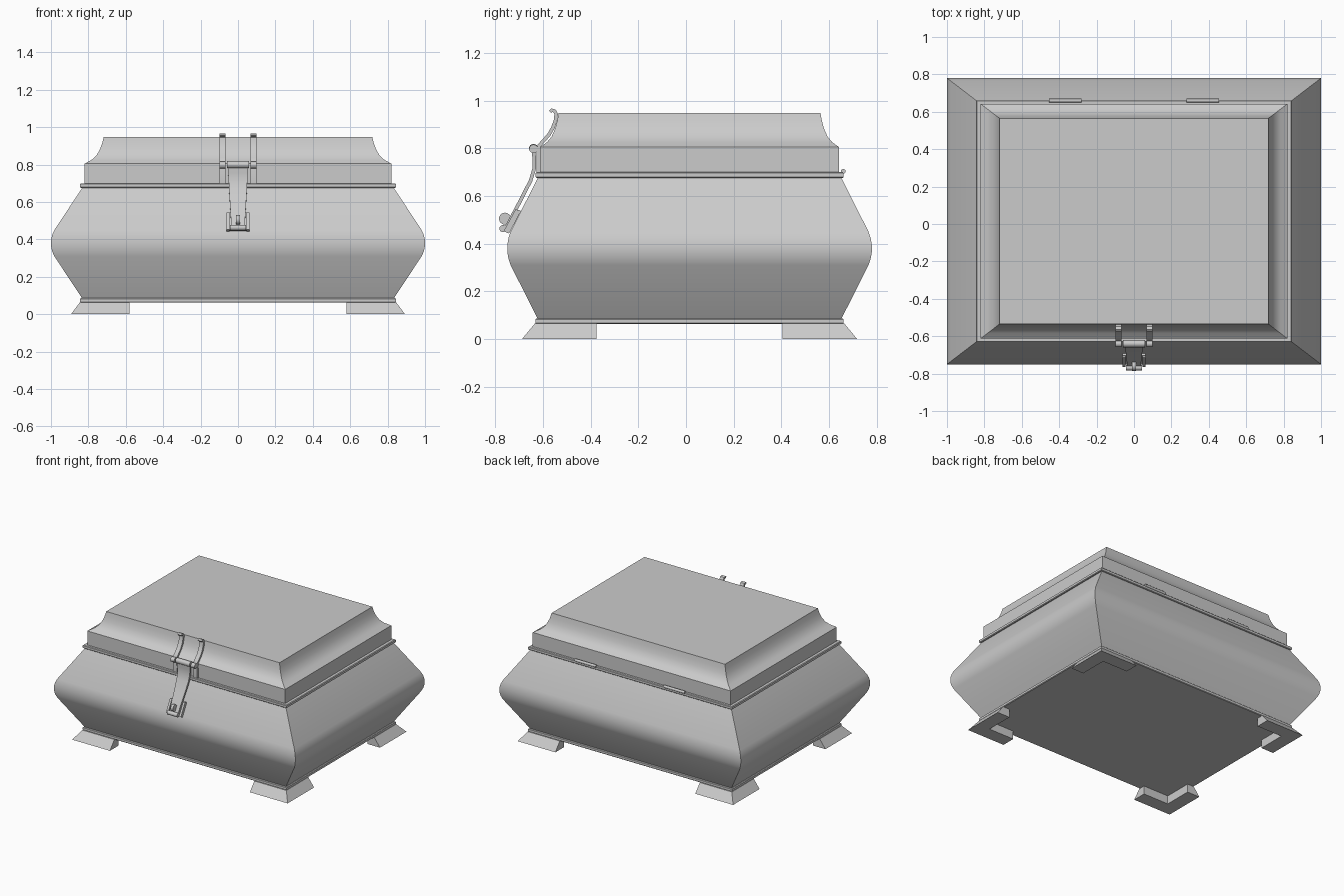
import bpy, bmesh, math
from mathutils import Matrix, Vector

if "Cube" in bpy.data.objects:
    bpy.data.objects.remove(bpy.data.objects["Cube"])

CY, RATIO = 0.015, 0.765      # chest centre in y, depth/width ratio


def finish(bm, name):
    bmesh.ops.recalc_face_normals(bm, faces=bm.faces)
    me = bpy.data.meshes.new(name)
    bm.to_mesh(me)
    bm.free()
    ob = bpy.data.objects.new(name, me)
    bpy.context.collection.objects.link(ob)
    bpy.ops.object.select_all(action='DESELECT')
    ob.select_set(True)
    bpy.context.view_layer.objects.active = ob
    bpy.ops.object.shade_smooth_by_angle(angle=math.radians(32))
    return ob


def loft(bm, rings):
    rows = [[bm.verts.new(p) for p in r] for r in rings]
    n = len(rows[0])
    for a, b in zip(rows, rows[1:]):
        for i in range(n):
            bm.faces.new((a[i], a[(i + 1) % n], b[(i + 1) % n], b[i]))
    bm.faces.new(rows[0])
    bm.faces.new(rows[-1])


def box_profile(name, profile):
    """Rectangular solid from (half width, z) pairs."""
    bm = bmesh.new()
    loft(bm, [[(sx * h, CY + sy * h * RATIO, z)
               for sx, sy in ((-1, -1), (1, -1), (1, 1), (-1, 1))] for h, z in profile])
    return finish(bm, name)


def ribbon(name, path, thick, x0):
    """Strip along a (y, z, half width) path, centred on x0."""
    bm = bmesh.new()
    rings = []
    for i, (y, z, w) in enumerate(path):
        a, b = path[max(i - 1, 0)], path[min(i + 1, len(path) - 1)]
        t = Vector((b[0] - a[0], b[1] - a[1])).normalized() * thick / 2
        rings.append([(x0 + s * w, y + k * t.y, z - k * t.x)
                      for s, k in ((-1, -1), (1, -1), (1, 1), (-1, 1))])
    loft(bm, rings)
    return finish(bm, name)


def rod(name, x0, x1, y, z, r, seg=16):
    """Cylinder lying along x."""
    bm = bmesh.new()
    bmesh.ops.create_cone(bm, cap_ends=True, segments=seg, radius1=r, radius2=r, depth=x1 - x0,
                          matrix=Matrix.Translation(((x0 + x1) / 2, y, z))
                          @ Matrix.Rotation(math.pi / 2, 4, 'Y'))
    return finish(bm, name)


# Chest body, rims and lid
box_profile("body", [(.83, .08), (.982, .31), (.993, .335), (1.0, .365), (1.0, .395),
                     (.993, .425), (.982, .45), (.83, .68)])
for name, z in (("lower_rim", .062), ("upper_rim", .676)):
    box_profile(name, [(.84, z), (.845, z + .004), (.845, z + .02), (.84, z + .024)])
box_profile("lid", [(.82, .695), (.82, .805), (.782, .826), (.757, .849), (.738, .882),
                    (.726, .915), (.718, .948)])

# Four flared L-shaped corner feet
for sx in (-1, 1):
    for sy in (-1, 1):
        bm = bmesh.new()

        def ell(ox, oy, z):
            pts = ((ox, oy), (.58, oy), (.58, .60), (.79, .60), (.79, .39), (ox, .39))
            return [(sx * x, CY + sy * y, z) for x, y in pts]
        loft(bm, [ell(.893, .703, 0), ell(.845, .65, .064)])
        finish(bm, "foot")

# Two scrolled straps following the front of the lid
strap = [(-.619, .70), (-.621, .79), (-.616, .812), (-.598, .832), (-.576, .856), (-.558, .888),
         (-.547, .92), (-.545, .945), (-.552, .957), (-.563, .960), (-.570, .953)]
for x in (-.084, .084):
    ribbon("lid_strap", [(y, z, .016) for y, z in strap], .015, x)
    rod("strap_knuckle", x - .016, x + .016, -.64, .798, .018)

# Hinged hasp tongue with its pin
rod("hasp_pin", -.058, .058, -.64, .80, .019)
ribbon("hasp_tongue", [(-.640, .795, .056), (-.637, .755, .053), (-.637, .715, .05),
                       (-.652, .665, .048), (-.69, .59, .043), (-.735, .505, .038),
                       (-.757, .462, .036)], .015, 0)
rod("hasp_lip", -.042, .042, -.768, .463, .015)
rod("hasp_knob", -.01, .01, -.76, .505, .025)

# Catch plate on the body
ribbon("catch_plate", [(-.698, .54, .06), (-.746, .448, .06)], .012, 0)
for x in (-.054, .054):
    ribbon("catch_post", [(-.705, .54, .008), (-.755, .448, .008)], .022, x)

# Back hinges
for x in (-.367, .367):
    rod("back_hinge", x - .087, x + .087, .66, .703, .01, 12)
